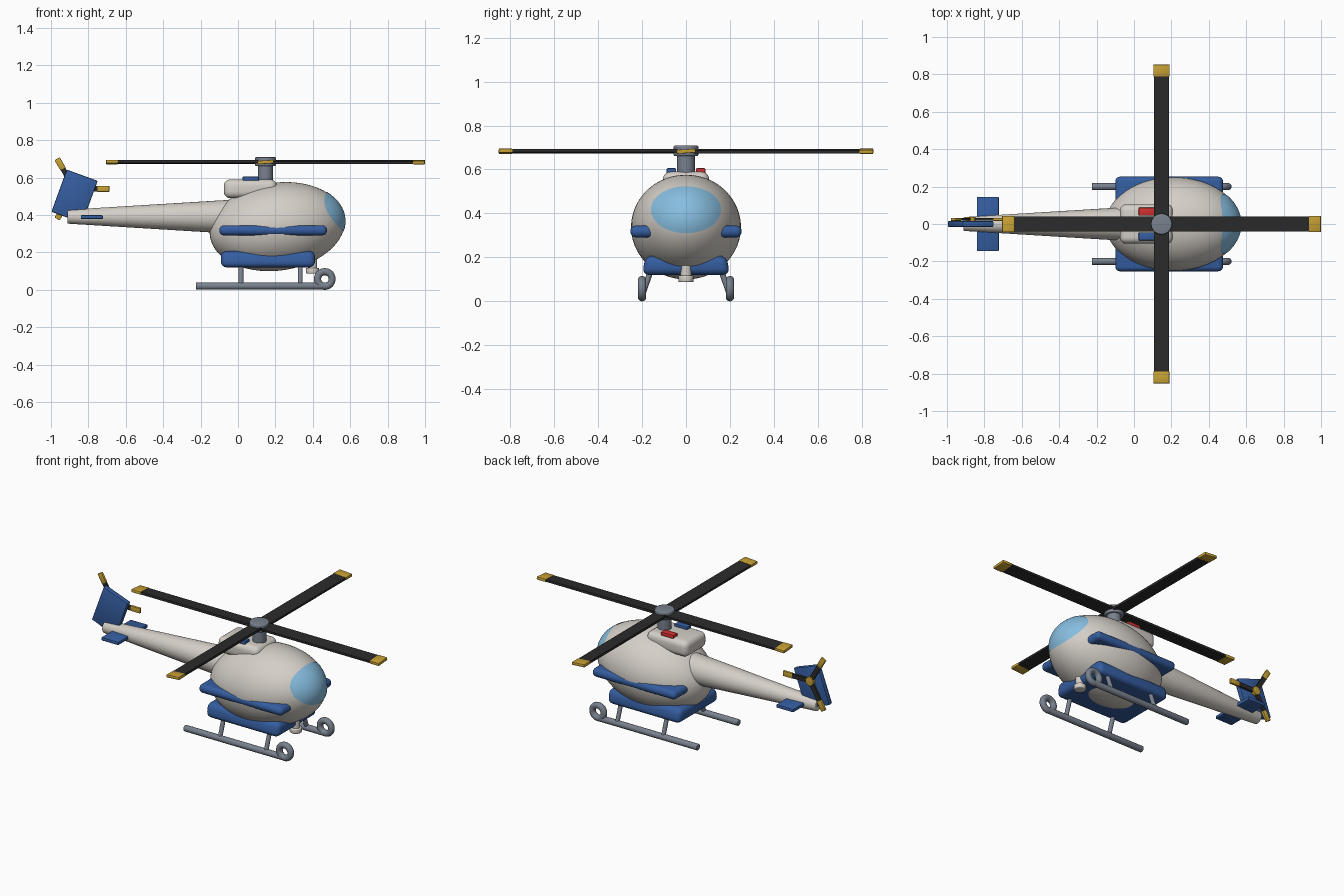
import bpy, bmesh, math
from mathutils import Vector, Matrix

if "Cube" in bpy.data.objects:
    bpy.data.objects.remove(bpy.data.objects["Cube"])


def mat(name, r, g, b):
    m = bpy.data.materials.new(name)
    m.diffuse_color = (r, g, b, 1)
    m.use_nodes = True
    m.node_tree.nodes["Principled BSDF"].inputs["Base Color"].default_value = m.diffuse_color
    return m


CREAM = mat("cream", 0.66, 0.62, 0.57)
BLUE = mat("blue", 0.035, 0.11, 0.35)
GREY = mat("grey", 0.19, 0.22, 0.27)
BLACK = mat("black", 0.024, 0.024, 0.024)
GOLD = mat("gold", 0.58, 0.36, 0.035)
RED = mat("red", 0.64, 0.03, 0.03)
GLASS = mat("glass_blue", 0.24, 0.51, 0.74)


def finish(bm, name, material, smooth=True):
    me = bpy.data.meshes.new(name)
    bm.to_mesh(me)
    bm.free()
    ob = bpy.data.objects.new(name, me)
    bpy.context.collection.objects.link(ob)
    me.materials.append(material)
    if smooth:
        bpy.ops.object.select_all(action='DESELECT')
        ob.select_set(True)
        bpy.context.view_layer.objects.active = ob
        bpy.ops.object.shade_smooth_by_angle(angle=math.radians(35))
    return ob


def box(name, lo, hi, material, bevel=0.0, segs=4, matrix=None, taper=1.0):
    """Box between two corners, optionally rounded, top narrowed in y by taper."""
    lo, hi = Vector(lo), Vector(hi)
    bm = bmesh.new()
    bmesh.ops.create_cube(bm, size=1)
    size, mid = hi - lo, (lo + hi) / 2
    for v in bm.verts:
        if v.co.z > 0:
            v.co.y *= taper
        v.co = Vector(a * b for a, b in zip(v.co, size)) + mid
    if bevel:
        bmesh.ops.bevel(bm, geom=bm.edges[:], offset=bevel, segments=segs,
                        profile=0.5, affect='EDGES', clamp_overlap=True)
    if matrix:
        bm.transform(matrix)
    return finish(bm, name, material, bool(bevel))


def rod(name, p, q, r1, r2, material, segs=32, bevel=0.0):
    """Cylinder or cone from p to q."""
    p, q = Vector(p), Vector(q)
    d = q - p
    bm = bmesh.new()
    bmesh.ops.create_cone(bm, cap_ends=True, segments=segs, radius1=r1, radius2=r2, depth=d.length)
    if bevel:
        rims = [e for e in bm.edges if abs(e.verts[0].co.z - e.verts[1].co.z) < 1e-5]
        bmesh.ops.bevel(bm, geom=rims, offset=bevel, segments=3, profile=0.5, affect='EDGES')
    rot = Vector((0, 0, 1)).rotation_difference(d).to_matrix().to_4x4()
    bm.transform(Matrix.Translation((p + q) / 2) @ rot)
    return finish(bm, name, material)


# cabin: ellipsoid, nose slightly up
CX, CZ, A, B, H, TILT = 0.21, 0.338, 0.364, 0.25, 0.235, math.radians(8)
bm = bmesh.new()
bmesh.ops.create_uvsphere(bm, u_segments=64, v_segments=40, radius=1)
bm.transform(Matrix.Translation((CX, 0, CZ)) @ Matrix.Rotation(-TILT, 4, 'Y')
             @ Matrix.Diagonal((A, B, H, 1)))
finish(bm, "cabin", CREAM)


def cabin_front(y, z, grow=1.008):
    """Point on the nose of the cabin for a given y and z."""
    a, b, h = A * grow, B * grow, H * grow
    c, s, dz = math.cos(TILT), math.sin(TILT), z - CZ
    qa = c * c / a**2 + s * s / h**2
    qb = 2 * dz * s * c * (1 / a**2 - 1 / h**2)
    qc = dz * dz * (s * s / a**2 + c * c / h**2) + y * y / b**2 - 1
    x = (-qb + math.sqrt(max(0, qb * qb - 4 * qa * qc))) / (2 * qa)
    return (CX + x, y, z)


# windscreen: oval plate laid on the nose
bm = bmesh.new()
N, RINGS = 48, 10
prev, centre = None, bm.verts.new(cabin_front(0, 0.417))
for k in range(1, RINGS + 1):
    t = k / RINGS
    ring = [bm.verts.new(cabin_front(0.16 * t * math.cos(i * math.tau / N),
                                     0.417 + 0.107 * t * math.sin(i * math.tau / N)))
            for i in range(N)]
    for i in range(N):
        j = (i + 1) % N
        if prev:
            bm.faces.new((prev[i], ring[i], ring[j], prev[j]))
        else:
            bm.faces.new((centre, ring[i], ring[j]))
    prev = ring
finish(bm, "windscreen", GLASS)

# hull trim and belly
box("side_bumper", (-0.10, -0.253, 0.291), (0.476, 0.253, 0.345), BLUE, 0.025)
box("belly_pan", (-0.092, -0.2, 0.12), (0.412, 0.2, 0.208), BLUE, 0.032, taper=0.92)
rod("nose_sensor", (0.398, 0, 0.087), (0.398, 0, 0.118), 0.035, 0.035, CREAM, bevel=0.006)
rod("sensor_stem", (0.398, 0, 0.11), (0.398, 0, 0.22), 0.025, 0.025, CREAM)

# engine cover and lights
box("engine_cover", (-0.076, -0.105, 0.49), (0.208, 0.105, 0.59), CREAM, 0.035, 5)
box("red_light", (0.025, 0.045, 0.58), (0.112, 0.088, 0.606), RED, 0.005, 2)
box("blue_light", (0.025, -0.088, 0.58), (0.112, -0.045, 0.606), BLUE, 0.005, 2)

# tail boom
rod("tail_boom", (-0.912, 0, 0.391), (0.05, 0, 0.391), 0.037, 0.096, CREAM, 48, 0.005)
box("tailplane", (-0.84, -0.145, 0.379), (-0.723, 0.145, 0.399), BLUE, 0.004, 2)
box("tail_fin", (-0.088, -0.016, -0.12), (0.088, 0.016, 0.12), BLUE, 0.006, 2,
    Matrix.Translation((-0.874, 0, 0.5)) @ Matrix.Rotation(math.radians(20), 4, 'Y'))

# tail rotor on the +y side of the fin
TX, TZ = -0.874, 0.54
rod("tail_rotor_hub", (TX, 0, TZ), (TX, 0.038, TZ), 0.027, 0.027, GOLD, 24, 0.003)
for i in range(3):
    m = Matrix.Translation((TX, 0.025, TZ)) @ Matrix.Rotation(-i * math.tau / 3, 4, 'Y')
    box(f"tail_blade_{i}", (0, -0.006, -0.014), (0.125, 0.006, 0.014), BLACK, matrix=m)
    box(f"tail_blade_tip_{i}", (0.122, -0.008, -0.016), (0.186, 0.008, 0.016), GOLD, 0.003, 2, m)

# main rotor
MX, MZ = 0.147, 0.683
rod("mast", (MX, 0, 0.55), (MX, 0, 0.67), 0.04, 0.04, GREY)
rod("rotor_hub", (MX, 0, 0.661), (MX, 0, 0.709), 0.056, 0.056, GREY, 40, 0.006)
for i in range(4):
    m = (Matrix.Translation((MX, 0, MZ)) @ Matrix.Rotation(i * math.pi / 2, 4, 'Z')
         @ Matrix.Rotation(math.radians(4), 4, 'X'))
    box(f"rotor_blade_{i}", (0.02, -0.041, -0.007), (0.792, 0.041, 0.007), BLACK, matrix=m)
    box(f"rotor_blade_tip_{i}", (0.789, -0.043, -0.009), (0.852, 0.043, 0.009), GOLD, 0.003, 2, m)

# landing skids
for side, s in (("left", 1), ("right", -1)):
    y = 0.2 * s
    rod(f"{side}_skid", (-0.225, y, 0.02), (0.465, y, 0.02), 0.019, 0.019, GREY, 24, 0.004)
    bpy.ops.mesh.primitive_torus_add(location=(0.464, y, 0.058), rotation=(math.pi / 2, 0, 0),
                                     major_radius=0.039, minor_radius=0.019,
                                     major_segments=40, minor_segments=16)
    loop = bpy.context.object
    loop.name = f"{side}_skid_loop"
    loop.data.materials.append(GREY)
    bpy.ops.object.shade_smooth()
    for k, x in enumerate((0.016, 0.333)):
        rod(f"{side}_strut_{k}", (x, y, 0.025), (x, 0.15 * s, 0.17), 0.013, 0.013, GREY, 16)
